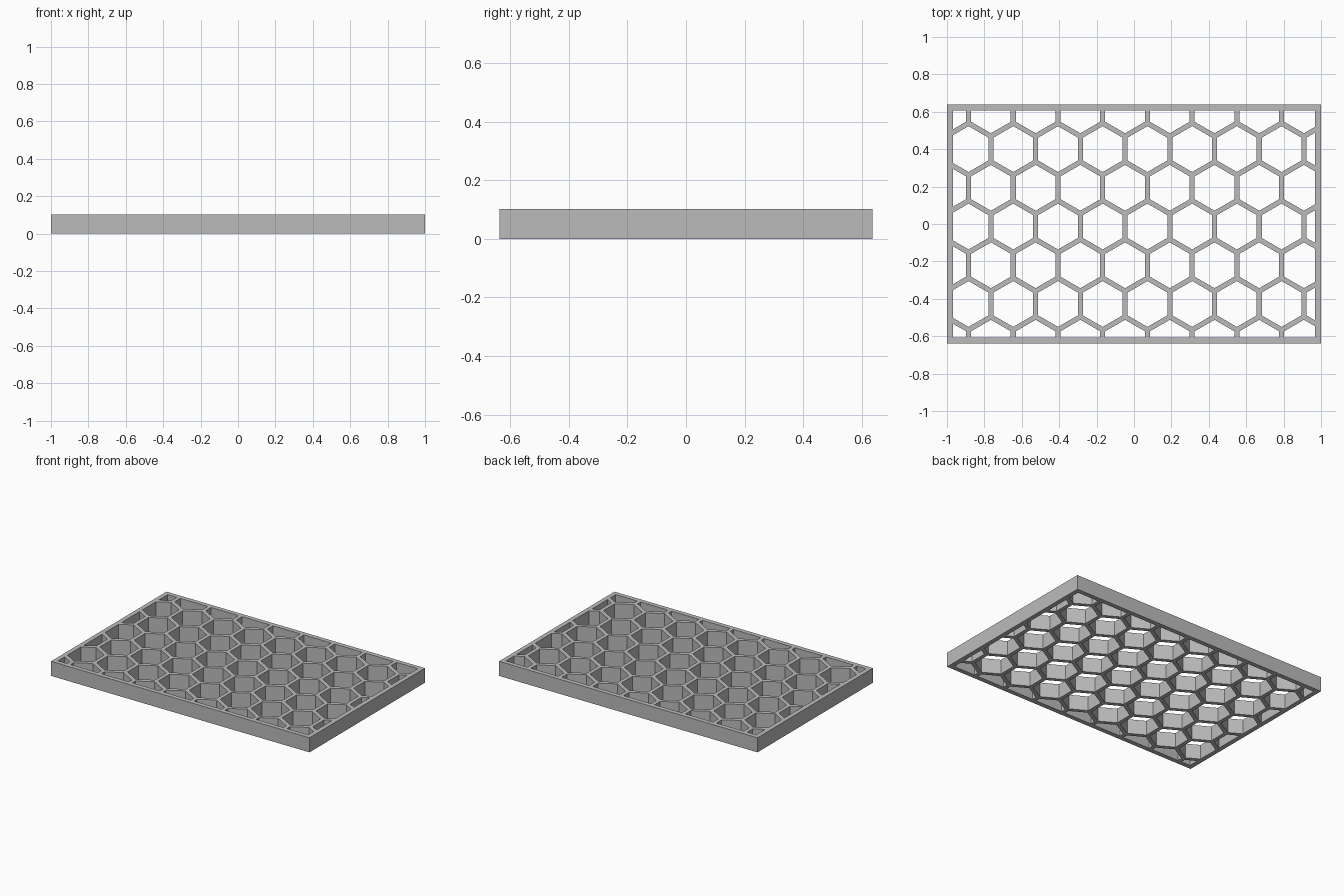
import bpy, bmesh, math

cube = bpy.data.objects.get("Cube")
if cube:
    bpy.data.objects.remove(cube, do_unlink=True)

HALF_X, HALF_Y, HEIGHT, RIM = 1.0, 0.638, 0.102, 0.032
PITCH = 0.2391                    # distance between cell centres
CELL = 0.212 / math.sqrt(3)       # corner radius of an opening
ORIGIN = (-0.6455, -0.0135)
IN_X, IN_Y = HALF_X - RIM, HALF_Y - RIM


def clip(points, axis, sign, limit):
    """Keep the part of a polygon where sign * coordinate <= limit."""
    kept = []
    for i, b in enumerate(points):
        a = points[i - 1]
        da, db = sign * a[axis] - limit, sign * b[axis] - limit
        if da * db < 0:
            t = da / (da - db)
            kept.append((a[0] + t * (b[0] - a[0]), a[1] + t * (b[1] - a[1])))
        if db <= 0:
            kept.append(b)
    return kept


def opening(cx, cy):
    """Hexagon with a corner at the top, trimmed to the inside of the rim."""
    angles = [math.radians(30 + 60 * i) for i in range(6)]
    points = [(cx + CELL * math.cos(a), cy + CELL * math.sin(a)) for a in angles]
    for axis, limit in ((0, IN_X), (1, IN_Y)):
        for sign in (1, -1):
            points = clip(points, axis, sign, limit)
    return points


# Outer rectangle and the honeycomb of openings
outlines = [[(-HALF_X, -HALF_Y), (HALF_X, -HALF_Y), (HALF_X, HALF_Y), (-HALF_X, HALF_Y)]]
for row in range(-4, 5):
    for col in range(-3, 9):
        cx = ORIGIN[0] + PITCH * (col + 0.5 * (row % 2))
        cy = ORIGIN[1] + PITCH * math.sqrt(0.75) * row
        points = opening(cx, cy)
        if len(points) > 2:
            outlines.append(points)

# Filled profile, extruded to the panel height
curve = bpy.data.curves.new("panel_profile", "CURVE")
curve.dimensions = "2D"
curve.fill_mode = "BOTH"
curve.extrude = HEIGHT / 2
for points in outlines:
    spline = curve.splines.new("POLY")
    spline.points.add(len(points) - 1)
    for p, (x, y) in zip(spline.points, points):
        p.co = (x, y, 0, 1)
    spline.use_cyclic_u = True

helper = bpy.data.objects.new("panel_profile", curve)
bpy.context.collection.objects.link(helper)
bpy.context.view_layer.update()
depsgraph = bpy.context.evaluated_depsgraph_get()
mesh = bpy.data.meshes.new_from_object(helper.evaluated_get(depsgraph))
bpy.data.objects.remove(helper, do_unlink=True)

# Weld into one solid standing on the ground
bm = bmesh.new()
bm.from_mesh(mesh)
bmesh.ops.remove_doubles(bm, verts=bm.verts, dist=0.0001)
bmesh.ops.translate(bm, verts=bm.verts, vec=(0, 0, HEIGHT / 2))
bmesh.ops.recalc_face_normals(bm, faces=bm.faces)
for face in bm.faces:
    face.smooth = False
bm.to_mesh(mesh)
bm.free()

panel = bpy.data.objects.new("honeycomb_panel", mesh)
bpy.context.collection.objects.link(panel)

# Plain grey
grey = bpy.data.materials.new("plain_grey")
grey.use_nodes = True
colour = (0.5, 0.5, 0.5, 1)
grey.diffuse_color = colour
grey.node_tree.nodes["Principled BSDF"].inputs["Base Color"].default_value = colour
mesh.materials.clear()
mesh.materials.append(grey)
